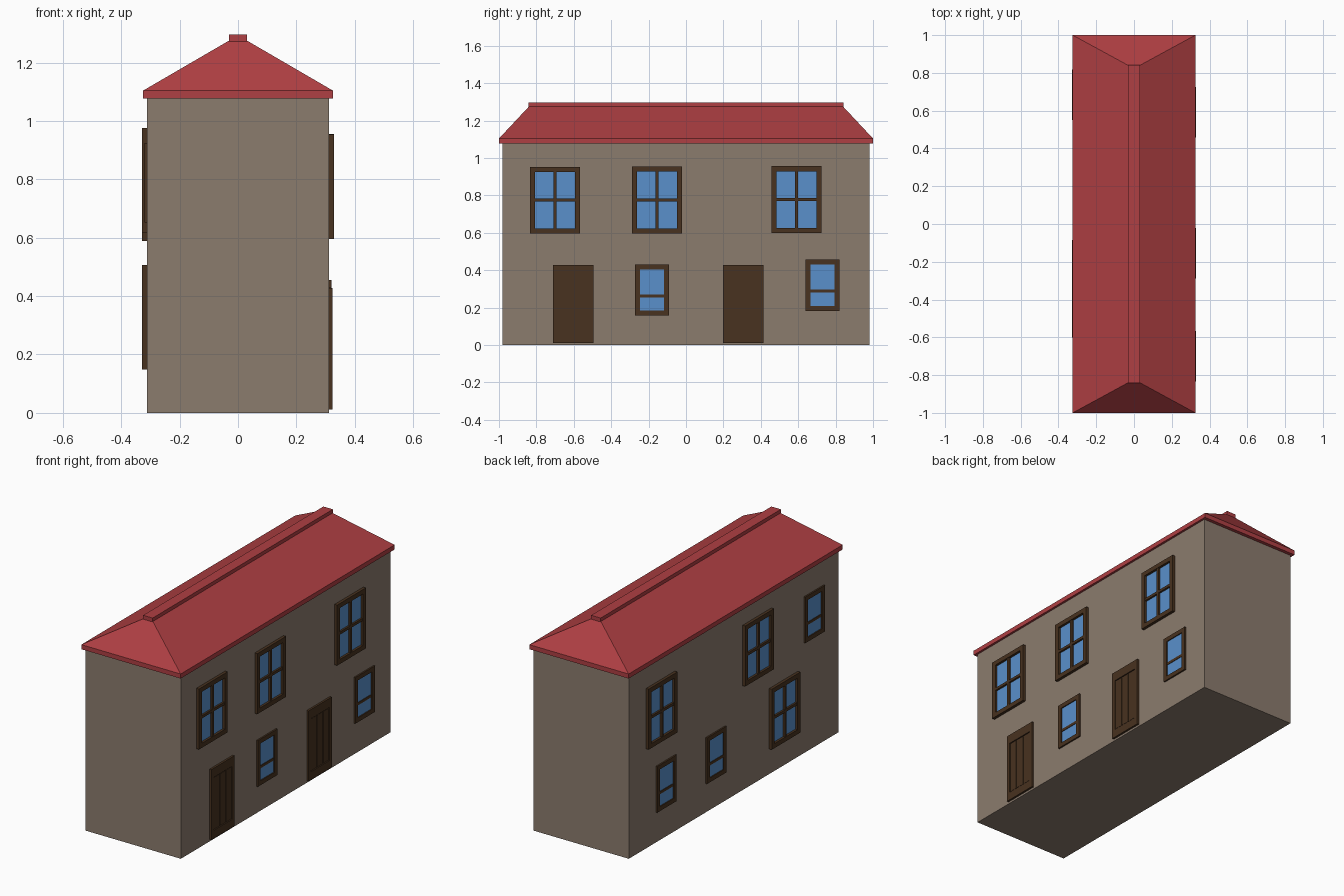
import bpy, bmesh

if "Cube" in bpy.data.objects:
    bpy.data.objects.remove(bpy.data.objects["Cube"])

WALL_X, WALL_Y, WALL_Z = 0.312, 0.98, 1.08


def material(name, rgb):
    m = bpy.data.materials.new(name)
    m.diffuse_color = (*rgb, 1)
    m.use_nodes = True
    m.node_tree.nodes["Principled BSDF"].inputs["Base Color"].default_value = m.diffuse_color
    return m


STONE = material("stone", (0.26, 0.2, 0.155))
ROOF = material("roof_red", (0.43, 0.05, 0.056))
WOOD = material("dark_wood", (0.065, 0.032, 0.014))
GLASS = material("glass_blue", (0.1, 0.28, 0.6))


def finish(name, bm, mat):
    bmesh.ops.recalc_face_normals(bm, faces=bm.faces[:])
    mesh = bpy.data.meshes.new(name)
    bm.to_mesh(mesh)
    bm.free()
    mesh.materials.append(mat)
    ob = bpy.data.objects.new(name, mesh)
    bpy.context.collection.objects.link(ob)
    return ob


def add_box(bm, x0, x1, y0, y1, z0, z1):
    vs = bmesh.ops.create_cube(bm, size=1)["verts"]
    for v in vs:
        v.co = (x1 if v.co.x > 0 else x0,
                y1 if v.co.y > 0 else y0,
                z1 if v.co.z > 0 else z0)


def boxes(name, mat, *dims):
    bm = bmesh.new()
    for d in dims:
        add_box(bm, *d)
    return finish(name, bm, mat)


def side_boxes(name, mat, side, depth, rects, start=0.003):
    """Boxes standing off the right (+1) or left (-1) wall."""
    a, b = sorted((side * (WALL_X - start), side * (WALL_X + depth)))
    return boxes(name, mat, *[(a, b, *r) for r in rects])


def add_frame(name, side, y0, y1, z0, z1, border, depth):
    """Mitred rectangular frame as one mesh."""
    bm = bmesh.new()
    rings = []
    for x in (WALL_X - 0.003, WALL_X + depth):
        for b in (0, border):
            rings.append([bm.verts.new((side * x, y, z)) for y, z in (
                (y0 + b, z0 + b), (y1 - b, z0 + b), (y1 - b, z1 - b), (y0 + b, z1 - b))])
    for p, q in ((0, 2), (2, 3), (3, 1), (1, 0)):
        for i in range(4):
            j = (i + 1) % 4
            bm.faces.new((rings[p][i], rings[p][j], rings[q][j], rings[q][i]))
    return finish(name, bm, WOOD)


def window(name, side, y0, z0, big):
    w, h, depth, border = (0.268, 0.358, 0.017, 0.027) if big else (0.182, 0.273, 0.009, 0.026)
    y1, z1, t = y0 + w, z0 + h, 0.008
    add_frame(name + "_frame", side, y0, y1, z0, z1, border, depth)
    a, b, c, d = y0 + border, y1 - border, z0 + border, z1 - border
    side_boxes(name + "_glass", GLASS, side, 0.003, [(a, b, c, d)])
    zm = z0 + (h / 2 if big else 0.105)
    bars = [(a, b, zm - t, zm + t)]
    if big:
        ym = y0 + w / 2
        bars += [(ym - t, ym + t, c, zm - t), (ym - t, ym + t, zm + t, d)]
    side_boxes(name + "_bars", WOOD, side, depth - 0.003, bars)


def door(name, y0):
    y1, z0, z1 = y0 + 0.216, 0.012, 0.428
    # raised surround with three recessed boards
    add_frame(name + "_surround", 1, y0, y1, z0, z1, 0.022, 0.012)
    a, b, c, d = y0 + 0.022, y1 - 0.022, z0 + 0.022, z1 - 0.022
    side_boxes(name + "_rails", WOOD, 1, 0.012, [(a, b, c, c + 0.026), (a, b, d - 0.032, d)])
    side_boxes(name + "_back", WOOD, 1, 0.005, [(a, b, c, d)])
    step = (b - a) / 3
    side_boxes(name + "_boards", WOOD, 1, 0.009,
               [(a + i * step + 0.004, a + (i + 1) * step - 0.004, c + 0.03, d - 0.036)
                for i in range(3)])


# Walls
boxes("walls", STONE, (-WALL_X, WALL_X, -WALL_Y, WALL_Y, 0, WALL_Z))

# Hipped roof: eaves slab rising to a narrow flat top
bm = bmesh.new()
levels = [[bm.verts.new((sx * x, sy * y, z)) for sx, sy in ((-1, -1), (1, -1), (1, 1), (-1, 1))]
          for x, y, z in ((0.325, 1.0, 1.077), (0.325, 1.0, 1.104), (0.031, 0.84, 1.275))]
bm.faces.new(levels[0])
bm.faces.new(levels[-1])
for lo, hi in zip(levels, levels[1:]):
    for i in range(4):
        j = (i + 1) % 4
        bm.faces.new((lo[i], lo[j], hi[j], hi[i]))
finish("hipped_roof", bm, ROOF)

# Ridge cap
boxes("ridge_cap", ROOF, (-0.031, 0.031, -0.842, 0.842, 1.27, 1.296))

# Windows: side, lower y, lower z, large or small
for i, spec in enumerate([
        (1, -0.834, 0.595, True), (1, -0.289, 0.596, True), (1, 0.457, 0.598, True),
        (1, -0.273, 0.158, False), (1, 0.639, 0.183, False),
        (-1, 0.55, 0.588, True), (-1, -0.352, 0.617, True), (-1, -0.6, 0.148, True),
        (-1, -0.84, 0.652, False), (-1, 0.545, 0.178, False), (-1, 0.08, 0.17, False)]):
    window(f"window_{i + 1}", *spec)

# Doors on the right side
door("door_1", -0.711)
door("door_2", 0.198)
